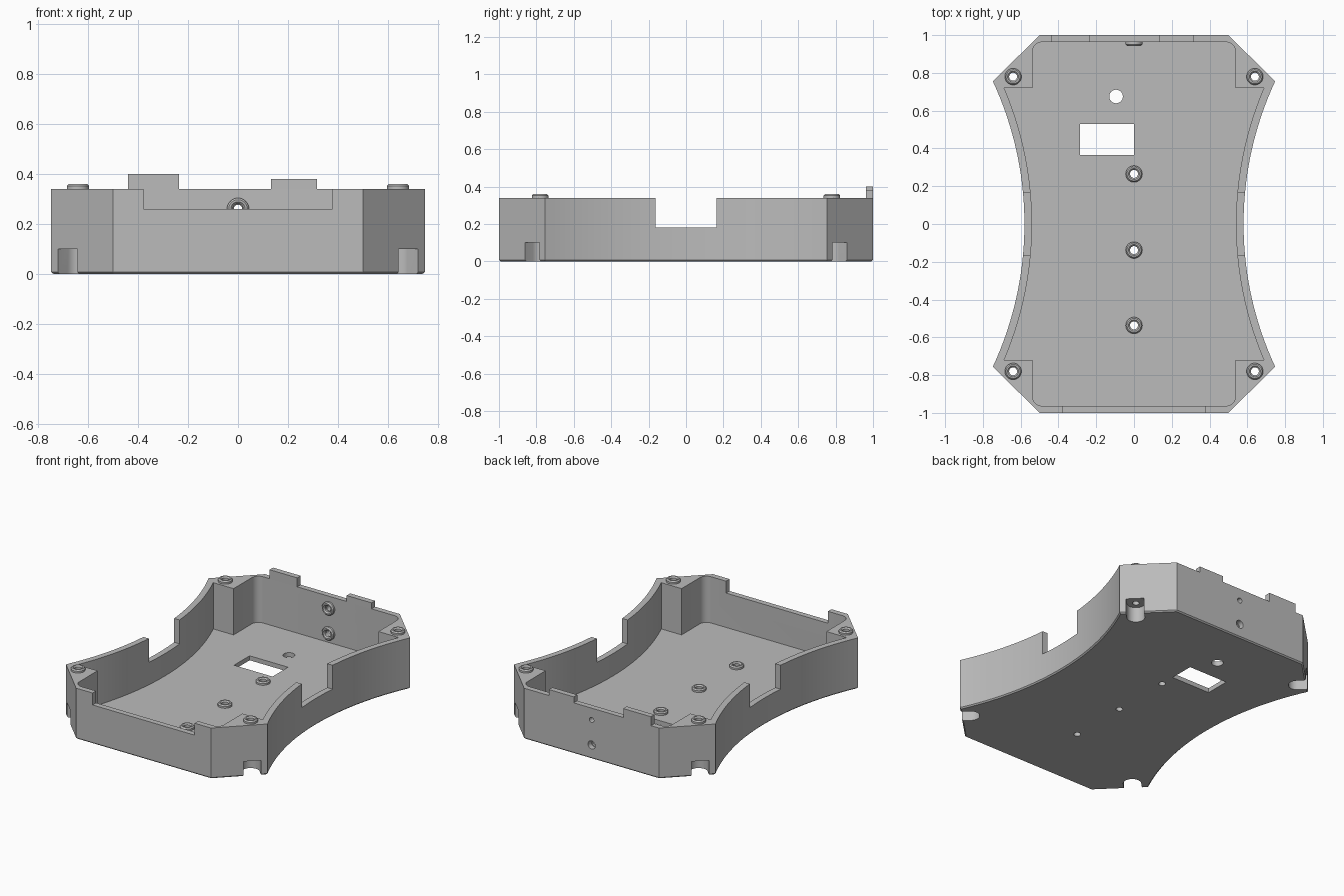
import bpy, bmesh, math
from mathutils import Matrix, Vector

if "Cube" in bpy.data.objects:
    bpy.data.objects.remove(bpy.data.objects["Cube"])

grey = bpy.data.materials.new("plain grey")
grey.diffuse_color = (0.5, 0.5, 0.5, 1)
grey.use_nodes = True
grey.node_tree.nodes["Principled BSDF"].inputs["Base Color"].default_value = grey.diffuse_color

WALL, FLOOR, TOP = 0.037, 0.03, 0.34
ARC_X, ARC_R = 2.37, 1.79          # centre and radius of the concave sides


def finish(name, bm, matrix=None):
    if matrix:
        bm.transform(matrix)
    bmesh.ops.recalc_face_normals(bm, faces=bm.faces[:])
    mesh = bpy.data.meshes.new(name)
    bm.to_mesh(mesh)
    bm.free()
    ob = bpy.data.objects.new(name, mesh)
    mesh.materials.append(grey)
    bpy.context.collection.objects.link(ob)
    return ob


def prism(name, pts, z0, z1, chamfer=0):
    bm = bmesh.new()
    base = bm.faces.new([bm.verts.new((x, y, z0)) for x, y in pts])
    up = bmesh.ops.extrude_face_region(bm, geom=[base], use_keep_orig=True)
    moved = [v for v in up["geom"] if isinstance(v, bmesh.types.BMVert)]
    bmesh.ops.translate(bm, verts=moved, vec=(0, 0, z1 - z0))
    if chamfer:
        edges = [e for e in bm.edges if all(abs(v.co.z - z0) < 1e-6 for v in e.verts)]
        bmesh.ops.bevel(bm, geom=edges, offset=chamfer, segments=1, affect='EDGES')
    return finish(name, bm)


def box(name, x0, x1, y0, y1, z0, z1):
    return prism(name, [(x0, y0), (x1, y0), (x1, y1), (x0, y1)], z0, z1)


def circle(cx, cy, r, n=32):
    return [(cx + r * math.cos(2 * math.pi * i / n), cy + r * math.sin(2 * math.pi * i / n))
            for i in range(n)]


def cut(target, cutter):
    mod = target.modifiers.new("cut", 'BOOLEAN')
    mod.operation, mod.solver, mod.object = 'DIFFERENCE', 'EXACT', cutter
    bpy.context.view_layer.objects.active = target
    bpy.ops.object.modifier_apply(modifier=mod.name)
    bpy.data.objects.remove(cutter)


def side_arc(radius, y_end, n=36):
    """Right-hand concave side, from back (+y) to front."""
    a = math.asin(y_end / radius)
    return [(ARC_X - radius * math.cos(a * (1 - 2 * i / n)),
             radius * math.sin(a * (1 - 2 * i / n))) for i in range(n + 1)]


def mirrored(half):
    return half + [(-x, y) for x, y in reversed(half)]


def ring_boss(name, matrix):
    """Raised screw ring with a chamfered rim and an open bore."""
    prof = [(0.021, -0.002), (0.044, -0.002), (0.044, 0.012), (0.037, 0.02),
            (0.029, 0.02), (0.021, 0.012)]
    n = 32
    bm = bmesh.new()
    rows = [[bm.verts.new((r * math.cos(2 * math.pi * i / n), r * math.sin(2 * math.pi * i / n), z))
             for r, z in prof] for i in range(n)]
    for i in range(n):
        a, b = rows[i], rows[(i + 1) % n]
        for j in range(len(prof)):
            k = (j + 1) % len(prof)
            bm.faces.new((a[j], b[j], b[k], a[k]))
    return finish(name, bm, matrix)


# Solid body with chamfered underside
shell = prism("case_shell", mirrored([(0.5, 1)] + side_arc(ARC_R, 0.755) + [(0.5, -1)]),
              0, TOP, 0.008)

# Cavity that leaves the walls, floor and four corner pillars
ex, ey, er = 0.537, 1 - WALL, 0.05
fillet = [(ex - er + er * math.sin(t * math.pi / 16), ey - er + er * math.cos(t * math.pi / 16))
          for t in range(9)]
half = (fillet + [(ex, 0.72)] + side_arc(ARC_R + 0.04, 0.72)
        + [(ex, -0.72)] + [(x, -y) for x, y in reversed(fillet)])
cut(shell, prism("cavity", mirrored(half), FLOOR, 0.6))

# Notches in the side walls and the front wall
cut(shell, box("side_notch", -0.9, 0.9, -0.163, 0.163, 0.18, 0.6))
cut(shell, box("front_notch", -0.378, 0.378, -1.1, -0.95, 0.26, 0.6))

# Floor openings
cut(shell, box("window", -0.285, 0.0, 0.365, 0.53, -0.1, 0.1))
cut(shell, prism("round_hole", circle(-0.095, 0.675, 0.036), -0.1, 0.1))

# Corner screw holes, open foot slots and rings
for sx in (-1, 1):
    for sy in (-1, 1):
        cx, cy = 0.64 * sx, 0.78 * sy
        cut(shell, prism("screw_hole", circle(cx, cy, 0.021), -0.1, 0.6))
        ang = math.atan2(sy, sx)
        slot = [(0.055 * math.cos(math.pi / 2 + math.pi * i / 16),
                 0.055 * math.sin(math.pi / 2 + math.pi * i / 16)) for i in range(17)]
        slot += [(0.2, -0.055), (0.2, 0.055)]
        c, s = math.cos(ang), math.sin(ang)
        cut(shell, prism("foot_slot", [(cx + x * c - y * s, cy + x * s + y * c) for x, y in slot],
                         -0.1, 0.1))
        ring_boss("corner_ring", Matrix.Translation((cx, cy, TOP)))

# Floor screw holes and rings
for y in (0.265, -0.138, -0.537):
    cut(shell, prism("floor_hole", circle(0, y, 0.021), -0.1, 0.1))
    ring_boss("floor_ring", Matrix.Translation((0, y, FLOOR)))

# Back wall holes and inward-facing rings
face_front = Matrix.Rotation(math.pi / 2, 4, 'X')
for z, r in ((0.26, 0.017), (0.093, 0.027)):
    drill = prism("back_hole", circle(0, 0, r), -0.1, 0.1)
    drill.data.transform(Matrix.Translation((0, 1, z)) @ face_front)
    cut(shell, drill)
    ring_boss("back_ring", Matrix.Translation((0, 1 - WALL, z)) @ face_front)

# Tabs on the back wall
box("tall_tab", -0.44, -0.235, 1 - WALL, 1, TOP, 0.40)
box("short_tab", 0.132, 0.316, 1 - WALL, 1, TOP, 0.38)

# Smooth the curves, keep the edges crisp
bpy.ops.object.select_all(action='SELECT')
bpy.context.view_layer.objects.active = shell
bpy.ops.object.shade_smooth_by_angle(angle=math.radians(25))
